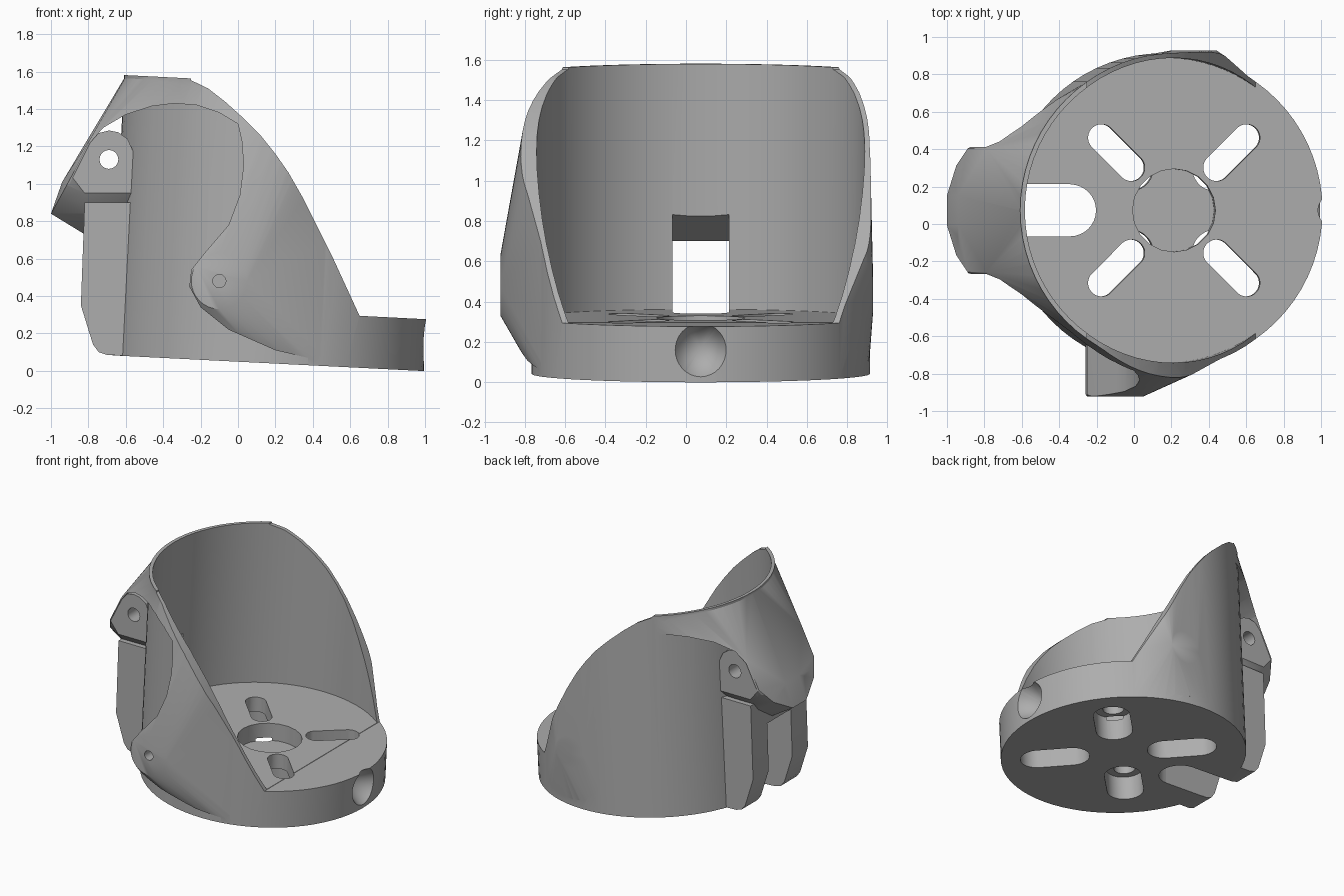
import bpy, bmesh, math
from mathutils import Matrix, Vector

cube = bpy.data.objects.get("Cube")
if cube:
    bpy.data.objects.remove(cube, do_unlink=True)

grey = bpy.data.materials.new("grey_plastic")
grey.use_nodes = True
grey.diffuse_color = (0.42, 0.42, 0.42, 1)
grey.node_tree.nodes["Principled BSDF"].inputs["Base Color"].default_value = (0.42, 0.42, 0.42, 1)

CY = 0.073                       # symmetry plane of the pod
TILT = Matrix.Translation((0.155, CY, 0.041)) @ Matrix.Rotation(math.radians(2.88), 4, 'Y')
ALONG_Y = Matrix.Rotation(math.pi / 2, 4, 'X')
ALONG_X = Matrix.Rotation(math.pi / 2, 4, 'Y')


def finish(name, bm):
    bmesh.ops.recalc_face_normals(bm, faces=bm.faces)
    mesh = bpy.data.meshes.new(name)
    bm.to_mesh(mesh)
    bm.free()
    obj = bpy.data.objects.new(name, mesh)
    bpy.context.collection.objects.link(obj)
    mesh.materials.append(grey)
    return obj


def cylinder(name, r, depth, matrix, sides=32, top_r=None):
    bm = bmesh.new()
    bmesh.ops.create_cone(bm, cap_ends=True, segments=sides, radius1=r,
                          radius2=r if top_r is None else top_r, depth=depth, matrix=matrix)
    return finish(name, bm)


def prism(name, profile, y0, y1):
    """Side profile (x, z) extruded along y."""
    bm = bmesh.new()
    face = bm.faces.new([bm.verts.new((x, y0, z)) for x, z in profile])
    ext = bmesh.ops.extrude_face_region(bm, geom=[face])
    bmesh.ops.translate(bm, vec=(0, y1 - y0, 0),
                        verts=[v for v in ext["geom"] if isinstance(v, bmesh.types.BMVert)])
    return finish(name, bm)


def hull(name, points):
    bm = bmesh.new()
    for p in points:
        bm.verts.new(p)
    res = bmesh.ops.convex_hull(bm, input=bm.verts)
    junk = {g for g in res["geom_interior"] + res["geom_unused"] if isinstance(g, bmesh.types.BMVert)}
    bmesh.ops.delete(bm, geom=list(junk), context='VERTS')
    return finish(name, bm)


def combine(target, tool, operation):
    mod = target.modifiers.new("join", 'BOOLEAN')
    mod.operation, mod.solver, mod.object = operation, 'EXACT', tool
    bpy.context.view_layer.objects.active = target
    bpy.ops.object.modifier_apply(modifier=mod.name)
    bpy.data.objects.remove(tool, do_unlink=True)


def ring(r, z, n=72):
    return [TILT @ Vector((r * math.cos(a), r * math.sin(a), z))
            for a in (2 * math.pi * i / n for i in range(n))]


def disc(x, y, z, r, n=32):
    return [Vector((x + r * math.cos(a), y, z + r * math.sin(a)))
            for a in (2 * math.pi * i / n for i in range(n))]


def mirrored(profile, half):
    return [Vector((x, CY + s * half, z)) for x, z in profile for s in (-1, 1)]


# Hinge block: narrow flat cheeks plus a pointed middle
block_points = mirrored([(-0.89, 1.04), (-0.82, 0.95), (-0.56, 0.95), (-0.55, 1.15), (-0.59, 1.24),
                         (-0.64, 1.275), (-0.69, 1.285), (-0.75, 1.27), (-0.79, 1.24)], 0.33)
block_points += mirrored([(-0.95, 0.93), (-0.82, 0.84), (-0.56, 0.85)], 0.24)
block_points += mirrored([(-1.0, 0.84), (-0.94, 1.01), (-0.82, 0.73), (-0.55, 0.84)], 0.08)

# Outer fairing stretched over the tube, both side bosses and the hinge
fairing = hull("fairing", ring(0.833, 0.006) + ring(0.833, 1.494) + block_points
               + disc(-0.1, -0.922, 0.48, 0.15) + disc(0.32, 0.928, 0.45, 0.12))
recess = prism("recess", [(-1.4, -0.3), (0.5, -0.3), (0.5, 0.04), (0.2, 0.11), (-0.05, 0.22), (-0.2, 0.34),
                          (-0.26, 0.45), (-0.25, 0.54), (-0.17, 0.64), (-0.05, 0.78), (0.01, 0.94), (0.03, 1.1),
                          (0.02, 1.23), (0, 1.32), (-0.1, 1.38), (-0.22, 1.42), (-0.34, 1.43), (-0.46, 1.415),
                          (-0.6, 1.37), (-0.72, 1.3), (-0.79, 1.22), (-0.9, 1.0), (-1.4, 0.8)], -1.5, 1.5)
combine(fairing, recess, 'DIFFERENCE')

# Tube, hinge block and back rib
pod = cylinder("motor_pod", 0.84, 1.5, TILT @ Matrix.Translation((0, 0, 0.75)), 72)
combine(pod, fairing, 'UNION')
combine(pod, hull("hinge_block", block_points), 'UNION')
rib = prism("rib", [(-0.45, 0.075), (-0.7, 0.085), (-0.745, 0.1), (-0.775, 0.14), (-0.84, 0.35),
                    (-0.82, 0.9), (-0.45, 0.9)], CY - 0.327, CY + 0.327)
combine(pod, rib, 'UNION')

# Bore above the floor and the swept front opening
combine(pod, cylinder("bore", 0.815, 2, TILT @ Matrix.Translation((0, 0, 1.28)), 72), 'DIFFERENCE')
opening = prism("opening", [(0.65, 0.294), (0.5, 0.62), (0.35, 0.92), (0.27, 1.06), (0.2, 1.16), (0.12, 1.26),
                            (0.03, 1.35), (-0.07, 1.44), (-0.16, 1.51), (-0.25, 1.553), (-0.3, 1.8),
                            (1.4, 1.8), (1.4, 0.256)], -1.5, 1.5)
combine(pod, opening, 'DIFFERENCE')

# Cable channel through rib, wall and floor
channel = prism("channel", [(-1.4, -0.3), (-0.34, -0.3), (-0.34, 0.85), (-0.58, 0.85), (-0.82, 0.7),
                            (-1.4, 0.7)], CY - 0.14, CY + 0.14)
combine(pod, channel, 'DIFFERENCE')
combine(pod, cylinder("channel_end", 0.139, 1, Matrix.Translation((-0.342, CY, 0.1))), 'DIFFERENCE')

# Four diagonal slots, wider from below, and the blind hub recess
HUB = TILT @ Matrix.Translation((0.045, 0, 0))
for i in range(4):
    turn = HUB @ Matrix.Rotation(math.pi / 4 + i * math.pi / 2, 4, 'Z')
    for r, z0, z1 in ((0.072, -0.2, 0.5), (0.125, -0.2, 0.17)):
        points = []
        for k in range(32):
            a = 2 * math.pi * (k + 0.5) / 32
            x = 0.436 + math.copysign(0.113, math.cos(a)) + r * math.cos(a)
            points += [turn @ Vector((x, r * math.sin(a), z)) for z in (z0, z1)]
        combine(pod, hull("slot", points), 'DIFFERENCE')
combine(pod, cylinder("hub", 0.222, 0.4, HUB @ Matrix.Translation((0, 0, 0.35)), 20), 'DIFFERENCE')

# Countersink in the front lip, hinge pin hole and boss screw hole
cone = TILT @ Matrix.Translation((0.78, 0, 0.16)) @ ALONG_X
combine(pod, cylinder("countersink", 0, 0.3, cone, 32, 0.19), 'DIFFERENCE')
combine(pod, cylinder("pin_hole", 0.05, 3, Matrix.Translation((-0.69, 0, 1.13)) @ ALONG_Y), 'DIFFERENCE')
combine(pod, cylinder("screw_hole", 0.035, 0.3, Matrix.Translation((-0.1, -0.97, 0.48)) @ ALONG_Y), 'DIFFERENCE')

bpy.ops.object.select_all(action='DESELECT')
pod.select_set(True)
bpy.context.view_layer.objects.active = pod
bpy.ops.object.shade_smooth_by_angle(angle=math.radians(30))
